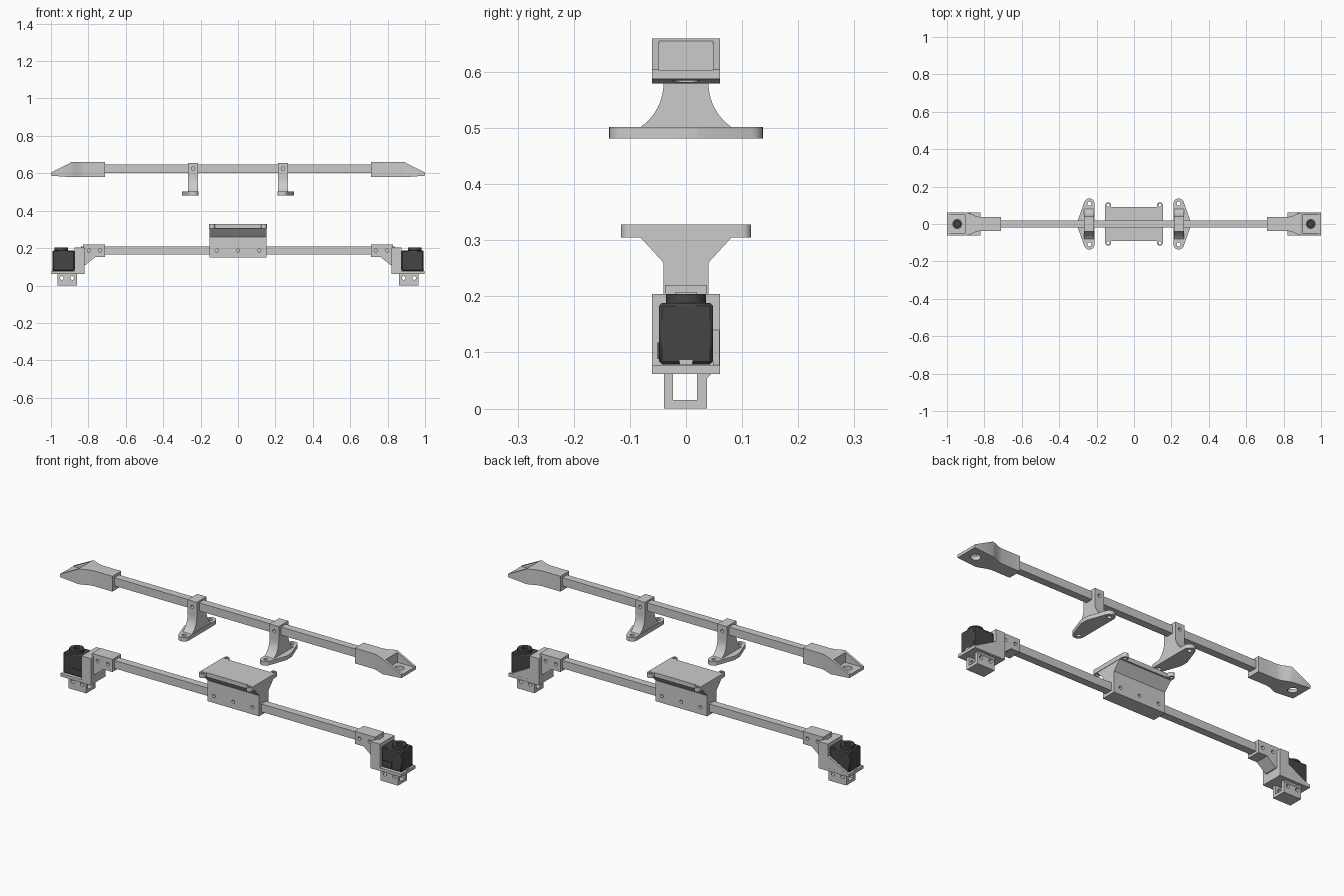
import bpy, bmesh, math
from mathutils import Vector, geometry

if "Cube" in bpy.data.objects:
    bpy.data.objects.remove(bpy.data.objects["Cube"])

dark = bpy.data.materials.new("dark_motor")
dark.diffuse_color = (0.06, 0.06, 0.06, 1)
dark.use_nodes = True
dark.node_tree.nodes["Principled BSDF"].inputs["Base Color"].default_value = dark.diffuse_color

AXES = {"x": lambda p, t: (t, p[0], p[1]),
        "y": lambda p, t: (p[0], t, p[1]),
        "z": lambda p, t: (p[0], p[1], t)}


def prism(name, pts, axis, a, b, s=1, mat=None):
    """Extrude a 2D outline along an axis; s=-1 mirrors in x."""
    bm = bmesh.new()
    place = AXES[axis]
    rings = []
    for t in (a, b):
        ring = []
        for p in pts:
            x, y, z = place(p, t)
            ring.append(bm.verts.new((s * x, y, z)))
        rings.append(ring)
    n = len(pts)
    bm.faces.new(rings[0])
    bm.faces.new(rings[1])
    for i in range(n):
        j = (i + 1) % n
        bm.faces.new((rings[0][i], rings[0][j], rings[1][j], rings[1][i]))
    bmesh.ops.recalc_face_normals(bm, faces=bm.faces)
    me = bpy.data.meshes.new(name)
    bm.to_mesh(me)
    bm.free()
    ob = bpy.data.objects.new(name, me)
    bpy.context.collection.objects.link(ob)
    if mat:
        me.materials.append(mat)
    return ob


def box(name, x0, x1, y0, y1, z0, z1, s=1, mat=None):
    return prism(name, [(x0, y0), (x1, y0), (x1, y1), (x0, y1)], "z", z0, z1, s, mat)


def arc(cx, cy, r, a0=0, a1=360, n=24):
    full = abs(a1 - a0) == 360
    m = n if full else n + 1
    return [(cx + r * math.cos(math.radians(a0 + (a1 - a0) * i / n)),
             cy + r * math.sin(math.radians(a0 + (a1 - a0) * i / n))) for i in range(m)]


def activate(ob):
    bpy.ops.object.select_all(action="DESELECT")
    ob.select_set(True)
    bpy.context.view_layer.objects.active = ob


def cut(ob, *cutters):
    for c in cutters:
        m = ob.modifiers.new("cut", "BOOLEAN")
        m.operation, m.solver, m.object = "DIFFERENCE", "EXACT", c
        activate(ob)
        bpy.ops.object.modifier_apply(modifier=m.name)
        bpy.data.objects.remove(c)
    return ob


def hole(axis, p, r, a, b, s=1):
    return prism("cutter", arc(p[0], p[1], r), axis, a, b, s)


# Two square bars
box("upper_bar", -0.86, 0.86, -0.02, 0.02, 0.603, 0.646)
box("lower_bar", -0.84, 0.84, -0.02, 0.02, 0.166, 0.208)

# Centre carriage: flared clamp and plate with four screw ears
half = [(0.04, 0.15), (0.04, 0.26), (0.082, 0.306)]
carriage = prism("centre_clamp", half + [(-y, z) for y, z in reversed(half)], "x", -0.152, 0.152)
cut(carriage, *[hole("y", (x, 0.187), 0.009, -0.1, 0.1) for x in (-0.113, 0, 0.113)])
q = [(0.154, 0.08)] + arc(0.138, 0.1, 0.016, 0, 180, 10) + [(0.122, 0.09)]
top = q + [(-x, y) for x, y in reversed(q)]
plate = prism("centre_plate", top + [(x, -y) for x, y in reversed(top)], "z", 0.305, 0.328)
cut(plate, *[hole("z", (x, y), 0.008, 0.29, 0.34) for x in (-0.138, 0.138) for y in (-0.1, 0.1)])

for s, side in ((-1, "left"), (1, "right")):
    # Upper hanger: clamp with curved flare, and pointed foot
    flare = [(0.04, 0.656)] + arc(0.135, 0.58, 0.095, 180, 235, 10)
    flare.append((0.082, 0.499))
    stem = prism(side + "_hanger_stem", flare + [(-y, z) for y, z in reversed(flare)],
                 "x", 0.213, 0.267, s)
    cut(stem, hole("y", (0.24, 0.625), 0.009, -0.1, 0.1, s))
    pts = arc(0.239, 0.109, 0.028) + arc(0.239, -0.109, 0.028) \
        + arc(0.28, 0.018, 0.02) + arc(0.28, -0.018, 0.02)
    outline = [pts[i] for i in geometry.convex_hull_2d([Vector(p) for p in pts])]
    foot = prism(side + "_hanger_foot", outline, "z", 0.481, 0.502, s)
    cut(foot, *[hole("z", (0.239, y), 0.011, 0.47, 0.52, s) for y in (-0.109, 0.109)])

    # Upper end cap: widening block cut to a wedge with an open pocket
    edge = [(0.71, 0.037), (0.82, 0.037), (0.845, 0.042), (0.868, 0.053), (0.892, 0.061), (1.0, 0.061)]
    cap = prism(side + "_upper_end", edge + [(x, -y) for x, y in reversed(edge)],
                "z", 0.579, 0.66, s)
    cut(cap,
        prism("cutter", [(0.888, 0.661), (1.02, 0.594), (1.02, 0.7), (0.888, 0.7)], "y", -0.1, 0.1, s),
        prism("cutter", [(0.89, 0.57), (0.89, 0.579), (1.02, 0.589), (1.02, 0.57)], "y", -0.1, 0.1, s),
        box("cutter", 0.9, 1.05, -0.048, 0.048, 0.603, 0.7, s),
        hole("z", (0.945, 0), 0.024, 0.55, 0.65, s))

    # Lower end bracket: bar clamp with gusset, back wall, base plate, side web
    clamp = prism(side + "_bar_clamp",
                  [(0.71, 0.22), (0.83, 0.22), (0.83, 0.11), (0.815, 0.11), (0.762, 0.153), (0.71, 0.153)],
                  "y", -0.037, 0.037, s)
    cut(clamp, *[hole("y", (x, 0.187), 0.009, -0.1, 0.1, s) for x in (0.737, 0.797)])
    box(side + "_bracket_wall", 0.82, 0.874, -0.061, 0.061, 0.064, 0.204, s)
    box(side + "_base_plate", 0.821, 0.998, -0.0605, 0.0605, 0.062, 0.078, s)
    prism(side + "_side_web", [(0.87, 0.077), (0.99, 0.077), (0.87, 0.142)], "y", 0.0485, 0.06, s)

    # Square channel under the base plate
    channel = prism(side + "_lower_channel",
                    [(-0.039, 0), (0.037, 0), (0.037, 0.054), (0.046, 0.063), (0.02, 0.063),
                     (0.02, 0.015), (-0.023, 0.015), (-0.023, 0.063), (-0.039, 0.063)],
                    "x", 0.862, 0.965, s)
    cut(channel, *[hole("y", (x, 0.04), 0.01, -0.1, 0.1, s) for x in (0.887, 0.942)])

    # Motor with bevelled casing, connector and pulley ring
    motor = box(side + "_motor", 0.875, 0.992, -0.048, 0.048, 0.079, 0.188, s, dark)
    bev = motor.modifiers.new("bevel", "BEVEL")
    bev.width, bev.segments = 0.005, 1
    box(side + "_motor_connector", 0.88, 0.935, -0.051, -0.04, 0.088, 0.118, s, dark)
    box(side + "_motor_tab", 0.98, 0.994, -0.012, 0.012, 0.079, 0.087, s)
    pulley = prism(side + "_pulley", arc(0.945, 0, 0.036, n=32), "z", 0.187, 0.203, s, dark)
    cut(pulley, hole("z", (0.945, 0), 0.015, 0.193, 0.22, s))

# Smooth the round surfaces, keep hard edges
bpy.ops.object.select_all(action="SELECT")
bpy.context.view_layer.objects.active = carriage
bpy.ops.object.shade_smooth_by_angle(angle=math.radians(25))
